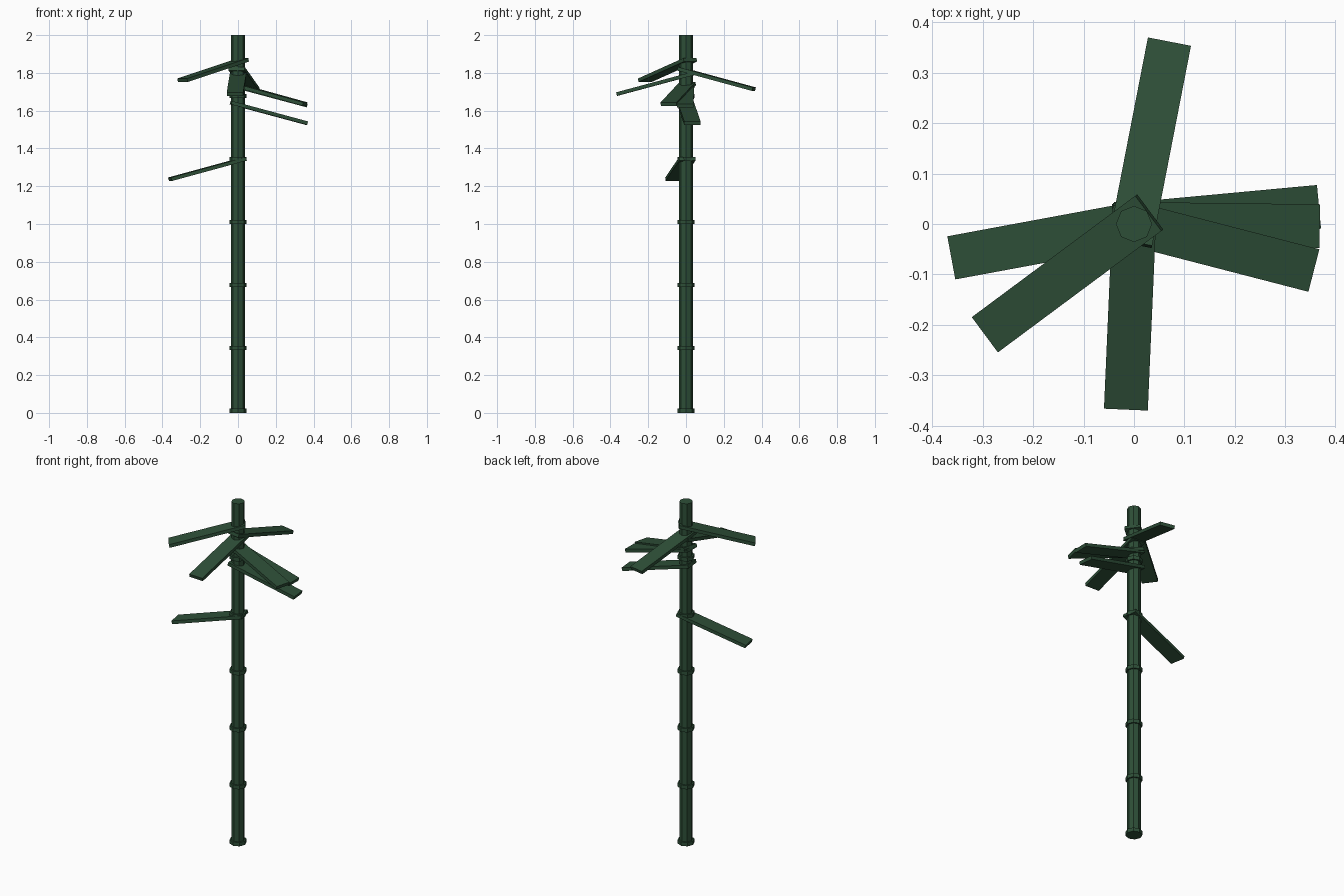
import bpy, math
from mathutils import Matrix, Vector

if "Cube" in bpy.data.objects:
    bpy.data.objects.remove(bpy.data.objects["Cube"])

green = bpy.data.materials.new("dark green")
green.diffuse_color = (0.027, 0.078, 0.039, 1)
green.use_nodes = True
green.node_tree.nodes["Principled BSDF"].inputs["Base Color"].default_value = green.diffuse_color


def finish(name):
    ob = bpy.context.object
    ob.name = name
    ob.data.materials.append(green)
    return ob


def octagon(name, radius, z0, z1):
    bpy.ops.mesh.primitive_cylinder_add(vertices=8, radius=radius, depth=z1 - z0,
                                        location=(0, 0, (z0 + z1) / 2))
    return finish(name)


# Stalk with evenly spaced joint rings
octagon("stalk", 0.036, 0, 2)
for k in range(6):
    octagon(f"joint_ring_{k + 1}", 0.045, k / 3, k / 3 + 0.022)

# Drooping plank leaves: (heading in degrees, height where the leaf crosses the stalk)
LEAVES = [(190.5, 1.335), (5.3, 1.632), (-0.7, 1.725), (-14.5, 1.733),
          (-92.5, 1.786), (79, 1.812), (216.6, 1.859)]
LENGTH, WIDTH, THICK, DROOP = 0.418, 0.087, 0.019, math.radians(15)
for i, (heading, z) in enumerate(LEAVES):
    bpy.ops.mesh.primitive_cube_add(size=1)
    ob = finish(f"leaf_{i + 1}")
    ob.data.transform(Matrix.Translation((0.170, 0, 0)) @
                      Matrix.Diagonal((LENGTH, WIDTH, THICK, 1)))
    ob.matrix_world = (Matrix.Translation((0, 0, z)) @
                       Matrix.Rotation(math.radians(heading), 4, 'Z') @
                       Matrix.Rotation(DROOP, 4, 'Y'))
